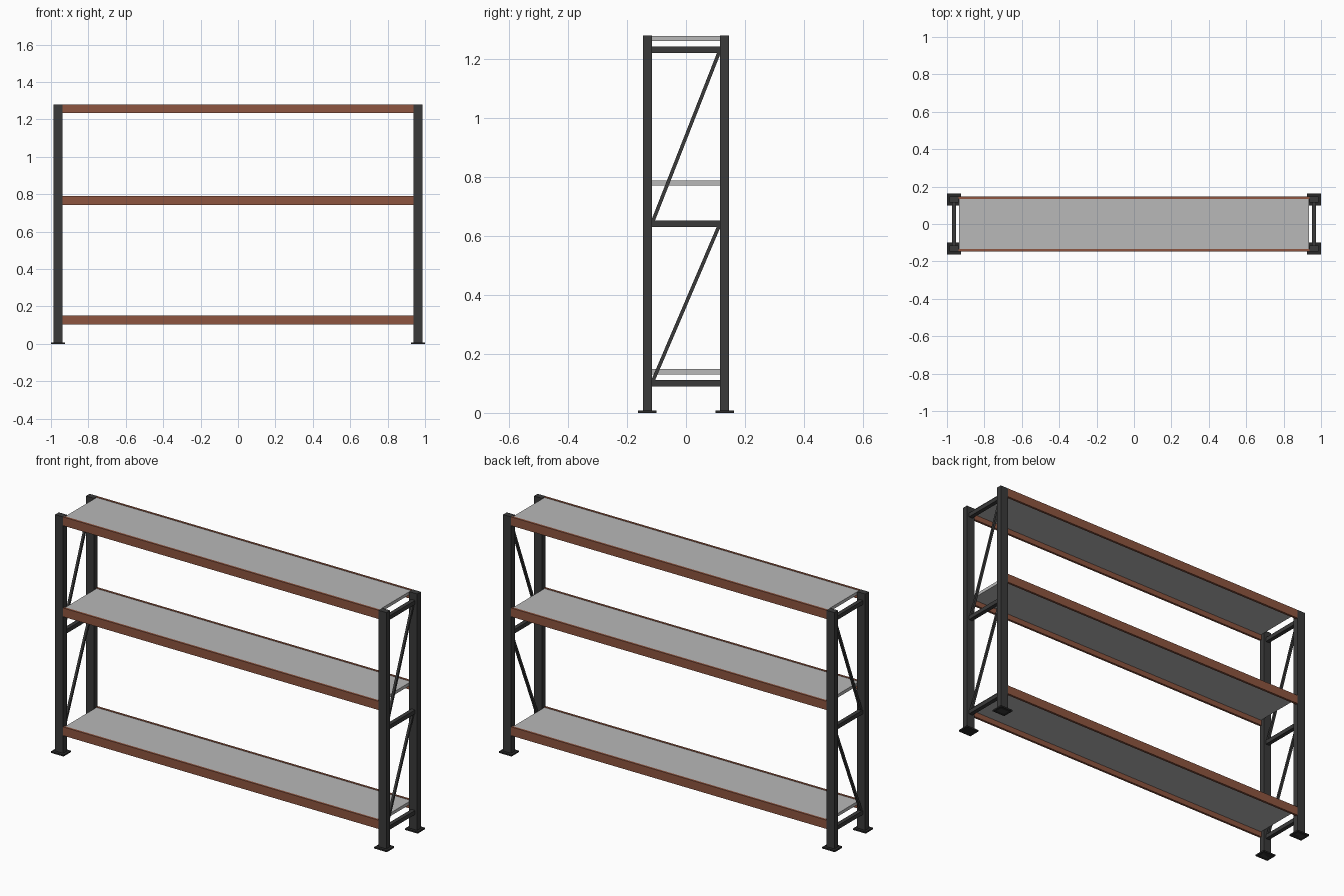
import bpy
from mathutils import Vector

cube = bpy.data.objects.get("Cube")
if cube:
    bpy.data.objects.remove(cube, do_unlink=True)


def material(name, rgb):
    m = bpy.data.materials.new(name)
    m.use_nodes = True
    m.diffuse_color = (*rgb, 1)
    bsdf = next(n for n in m.node_tree.nodes if n.type == 'BSDF_PRINCIPLED')
    bsdf.inputs["Base Color"].default_value = (*rgb, 1)
    return m


steel = material("dark grey steel", (0.042, 0.042, 0.042))
foot_steel = material("black steel", (0.022, 0.022, 0.022))
paint = material("rust brown paint", (0.27, 0.09, 0.05))
deck_grey = material("light grey board", (0.48, 0.48, 0.48))


def box(name, centre, size, mat):
    bpy.ops.mesh.primitive_cube_add(size=1, location=centre)
    ob = bpy.context.object
    ob.name = name
    ob.scale = size
    bpy.ops.object.transform_apply(location=False, rotation=False, scale=True)
    ob.data.materials.append(mat)
    return ob


def bar(name, start, end, width, depth, mat):
    """Square bar running from start to end in a plane of constant x."""
    a, b = Vector(start), Vector(end)
    ob = box(name, (a + b) / 2, (width, depth, (b - a).length), mat)
    ob.rotation_euler = (b - a).to_track_quat('Z', 'X').to_euler()
    # keep the bar's width along x
    d = b - a
    ob.rotation_euler = (Vector((0, d.y, d.z)).angle(Vector((0, 0, 1))) * (-1 if d.y > 0 else 1), 0, 0)
    return ob


HEIGHT = 1.28
POST_X, POST_Y = 0.9625, 0.131
POST_W, POST_D = 0.048, 0.031
INNER_X = POST_X - POST_W / 2
INNER_Y = POST_Y - POST_D / 2
OUTER_Y = POST_Y + POST_D / 2
BEAM_T, BEAM_H = 0.012, 0.047
BRACE_Z = (0.101, 0.642, 1.231)

# End frames: posts, foot plates, rungs and diagonals
for side, x in (("right", -POST_X), ("left", POST_X)):
    for end, y in (("front", -POST_Y), ("back", POST_Y)):
        box(f"{end}_{side}_post", (x, y, HEIGHT / 2), (POST_W, POST_D, HEIGHT), steel)
        box(f"{end}_{side}_foot_plate", (x, y, 0.004), (0.075, 0.063, 0.008), foot_steel)
    for i, z in enumerate(BRACE_Z):
        box(f"{side}_rung_{i + 1}", (x, 0, z), (0.022, 2 * INNER_Y, 0.022), steel)
    for i, (low, high) in enumerate(zip(BRACE_Z, BRACE_Z[1:])):
        bar(f"{side}_diagonal_{i + 1}", (x, -INNER_Y, low), (x, INNER_Y, high),
            0.012, 0.012, steel)

# Shelves: a deck board held between two beams
for level, top in (("bottom", 0.15), ("middle", 0.79), ("top", HEIGHT)):
    for end, s in (("front", -1), ("back", 1)):
        box(f"{level}_{end}_beam", (0, s * (OUTER_Y - BEAM_T / 2), top - BEAM_H / 2),
            (2 * INNER_X, BEAM_T, BEAM_H), paint)
    box(f"{level}_deck", (0, 0, top - 0.0105),
        (2 * INNER_X - 0.004, 2 * (OUTER_Y - BEAM_T), 0.017), deck_grey)
